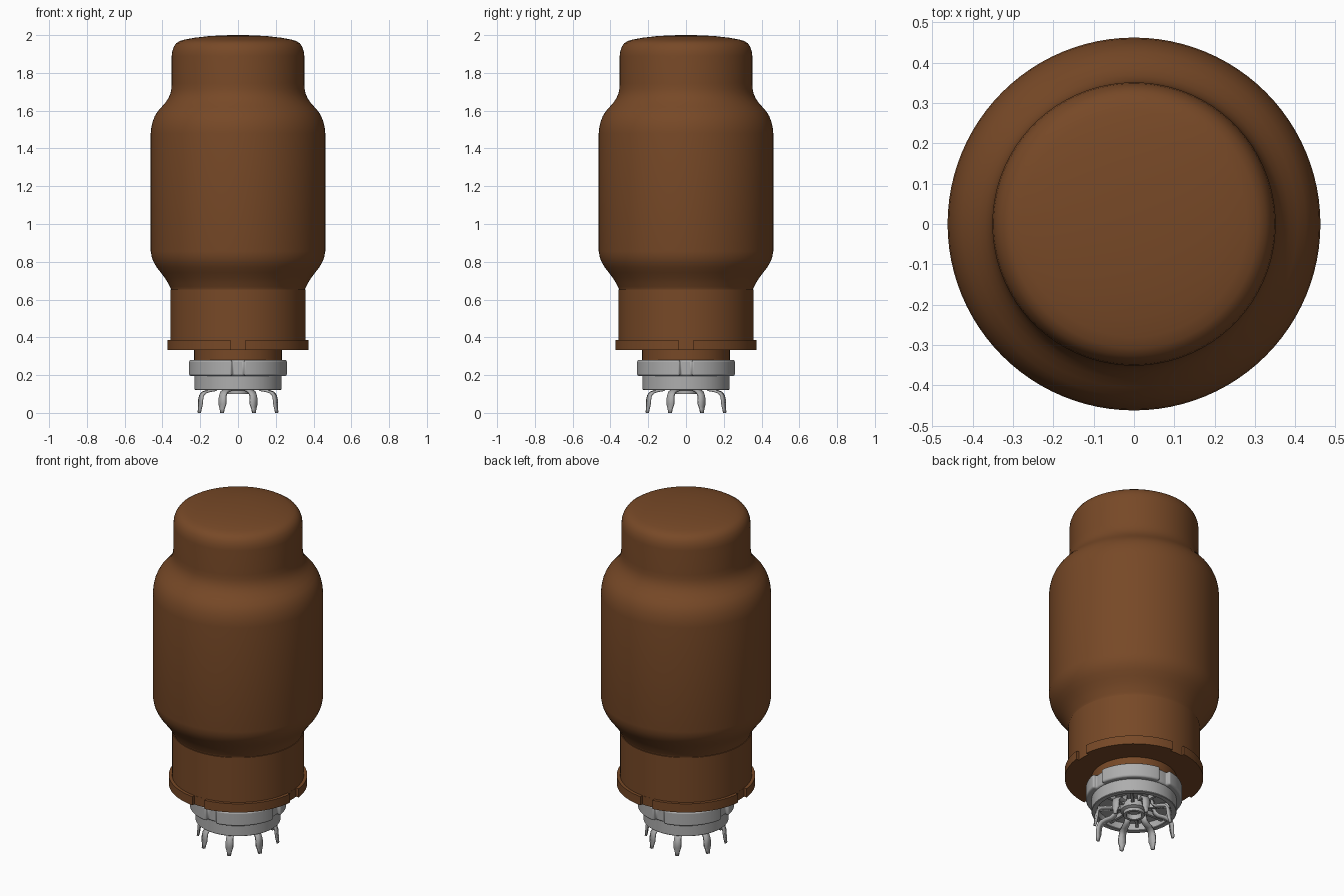
import bpy, bmesh, math
from mathutils import Matrix

cube = bpy.data.objects.get("Cube")
if cube:
    bpy.data.objects.remove(cube, do_unlink=True)


def material(name, rgb):
    m = bpy.data.materials.new(name)
    m.diffuse_color = (*rgb, 1)
    m.use_nodes = True
    bsdf = m.node_tree.nodes["Principled BSDF"]
    bsdf.inputs["Base Color"].default_value = (*rgb, 1)
    bsdf.inputs["Roughness"].default_value = 0.5
    return m


BROWN = material("brown", (0.185, 0.066, 0.02))
GREY = material("light grey", (0.42, 0.42, 0.42))


def finish(name, bm, mat, angle=35):
    bmesh.ops.recalc_face_normals(bm, faces=bm.faces)
    me = bpy.data.meshes.new(name)
    bm.to_mesh(me)
    bm.free()
    ob = bpy.data.objects.new(name, me)
    bpy.context.collection.objects.link(ob)
    me.materials.append(mat)
    bpy.ops.object.select_all(action='DESELECT')
    ob.select_set(True)
    bpy.context.view_layer.objects.active = ob
    bpy.ops.object.shade_smooth_by_angle(angle=math.radians(angle))
    return ob


def lathe(name, profile, mat, steps=96):
    """Turn a (radius, z) profile that starts and ends on the axis."""
    bm = bmesh.new()
    vs = [bm.verts.new((r, 0, z)) for r, z in profile]
    es = [bm.edges.new(p) for p in zip(vs, vs[1:])]
    bmesh.ops.spin(bm, geom=vs + es, cent=(0, 0, 0), axis=(0, 0, 1),
                   angle=math.tau, steps=steps)
    bmesh.ops.remove_doubles(bm, verts=bm.verts, dist=1e-5)
    return finish(name, bm, mat)


def notched_disc(name, r_out, r_in, half_width, z0, z1, mat, bevel=0.0):
    """Disc with a shallow notch on each of its four sides."""
    a_out, a_in = math.asin(half_width / r_out), math.asin(half_width / r_in)
    pts = []
    for q in range(4):
        c = q * math.pi / 2
        pts += [(r_in, c + a_in * t) for t in (-1, -0.5, 0, 0.5, 1)]
        n = 22
        span = math.pi / 2 - 2 * a_out
        pts += [(r_out, c + a_out + span * i / n) for i in range(n + 1)]
    bm = bmesh.new()
    base = bm.faces.new([bm.verts.new((r * math.cos(a), r * math.sin(a), z0))
                         for r, a in pts])
    top = bmesh.ops.extrude_face_region(bm, geom=[base], use_keep_orig=True)
    bmesh.ops.translate(bm, vec=(0, 0, z1 - z0),
                        verts=[v for v in top["geom"] if isinstance(v, bmesh.types.BMVert)])
    ob = finish(name, bm, mat)
    if bevel:
        mod = ob.modifiers.new("rounded_rim", 'BEVEL')
        mod.width = bevel
        mod.segments = 3
        mod.limit_method = 'ANGLE'
        mod.angle_limit = math.radians(40)
    return ob


# Stepped bulb with rounded shoulders and a shallow dome
lathe("bulb", [
    (0, 0.62), (0.352, 0.62), (0.353, 0.652), (0.361, 0.668), (0.372, 0.69),
    (0.388, 0.715), (0.408, 0.742), (0.43, 0.77), (0.445, 0.795),
    (0.456, 0.822), (0.462, 0.855), (0.462, 1.48), (0.459, 1.51),
    (0.452, 1.542), (0.441, 1.57), (0.426, 1.595), (0.405, 1.619),
    (0.385, 1.642), (0.369, 1.665), (0.358, 1.69), (0.353, 1.715),
    (0.351, 1.745), (0.351, 1.89), (0.348, 1.915), (0.34, 1.938),
    (0.327, 1.957), (0.308, 1.969), (0.28, 1.977), (0.23, 1.986),
    (0.16, 1.994), (0.08, 1.999), (0, 2.0)], BROWN)

# Base cup, its notched flange and the neck entering the socket
lathe("base_cup", [(0, 0.35), (0.358, 0.35), (0.358, 0.653), (0, 0.653)], BROWN)
notched_disc("base_flange", 0.376, 0.359, 0.04, 0.333, 0.385, BROWN)
lathe("base_neck", [(0, 0.25), (0.232, 0.25), (0.232, 0.34), (0, 0.34)], BROWN)

# Socket: notched collar, hollow lower ring and central hub with a bore
notched_disc("socket_collar", 0.262, 0.24, 0.032, 0.196, 0.28, GREY, bevel=0.012)
lathe("socket_ring", [(0, 0.21), (0.231, 0.21), (0.231, 0.125), (0.228, 0.122),
                      (0.203, 0.122), (0.2, 0.125), (0.2, 0.165), (0, 0.165)], GREY)
lathe("socket_hub", [(0, 0.17), (0.075, 0.17), (0.075, 0.125), (0.058, 0.118),
                     (0.058, 0.1), (0.042, 0.1), (0.042, 0.13), (0, 0.13)], GREY, 48)

# Solder tags: bent tapering strips (radius, z, half width), eight around
TAG = [(0.11, 0.17, 0.015), (0.118, 0.135, 0.016), (0.135, 0.121, 0.017),
       (0.17, 0.116, 0.018), (0.195, 0.108, 0.019), (0.209, 0.092, 0.019),
       (0.214, 0.07, 0.021), (0.216, 0.045, 0.02), (0.219, 0.02, 0.012),
       (0.222, 0.0, 0.009)]
for k in range(8):
    bm = bmesh.new()
    rows = [[bm.verts.new((r, s * w, z)) for s in (-1, 1)] for r, z, w in TAG]
    for a, b in zip(rows, rows[1:]):
        bm.faces.new((a[0], a[1], b[1], b[0]))
    bmesh.ops.rotate(bm, verts=bm.verts,
                     matrix=Matrix.Rotation(math.radians(22.5 + 45 * k), 3, 'Z'))
    tag = finish(f"solder_tag_{k + 1}", bm, GREY, 40)
    mod = tag.modifiers.new("thickness", 'SOLIDIFY')
    mod.thickness = 0.012
    mod.offset = 0

# Short ribs joining hub and ring between the tags
for k in range(8):
    bm = bmesh.new()
    bmesh.ops.create_cube(bm, size=1, matrix=Matrix.Rotation(math.radians(45 * k), 4, 'Z')
                          @ Matrix.Translation((0.135, 0, 0.155))
                          @ Matrix.Diagonal((0.14, 0.016, 0.03, 1)))
    finish(f"socket_rib_{k + 1}", bm, GREY)
